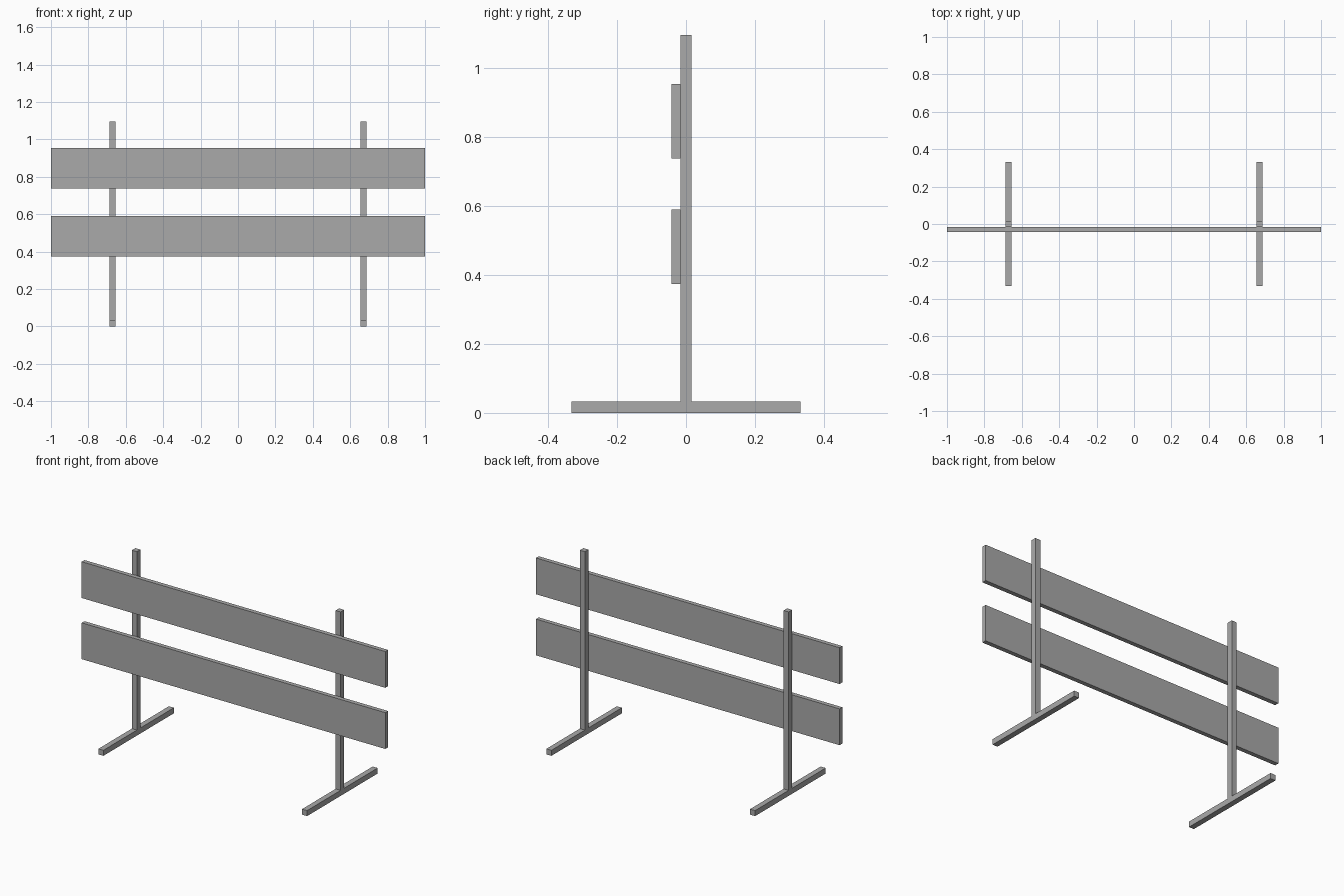
import bpy

cube = bpy.data.objects.get("Cube")
if cube:
    bpy.data.objects.remove(cube, do_unlink=True)

# One plain grey finish for every part
grey = bpy.data.materials.new("plain_grey")
grey.use_nodes = True
colour = (0.4, 0.4, 0.4, 1)
grey.diffuse_color = colour
grey.node_tree.nodes["Principled BSDF"].inputs["Base Color"].default_value = colour


def box(name, centre, size):
    bpy.ops.mesh.primitive_cube_add(size=1, location=centre)
    obj = bpy.context.object
    obj.name = name
    obj.scale = size
    bpy.ops.object.transform_apply(location=False, rotation=False, scale=True)
    obj.data.materials.append(grey)
    return obj


BAR = 0.033           # square bar of the stands
FOOT_LENGTH = 0.664
POST_TOP = 1.095
BOARD_DEPTH = 0.026
BOARD_HEIGHT = 0.216

# Two inverted T stands
for side, x in (("left", 0.671), ("right", -0.671)):
    box(side + "_foot", (x, 0, BAR / 2), (BAR, FOOT_LENGTH, BAR))
    box(side + "_post", (x, 0, (BAR + POST_TOP) / 2), (BAR, BAR, POST_TOP - BAR))

# Two boards fixed to the front of the posts
for level, z in (("lower", 0.481), ("upper", 0.845)):
    box(level + "_board", (0, -(BAR + BOARD_DEPTH) / 2, z), (2, BOARD_DEPTH, BOARD_HEIGHT))
